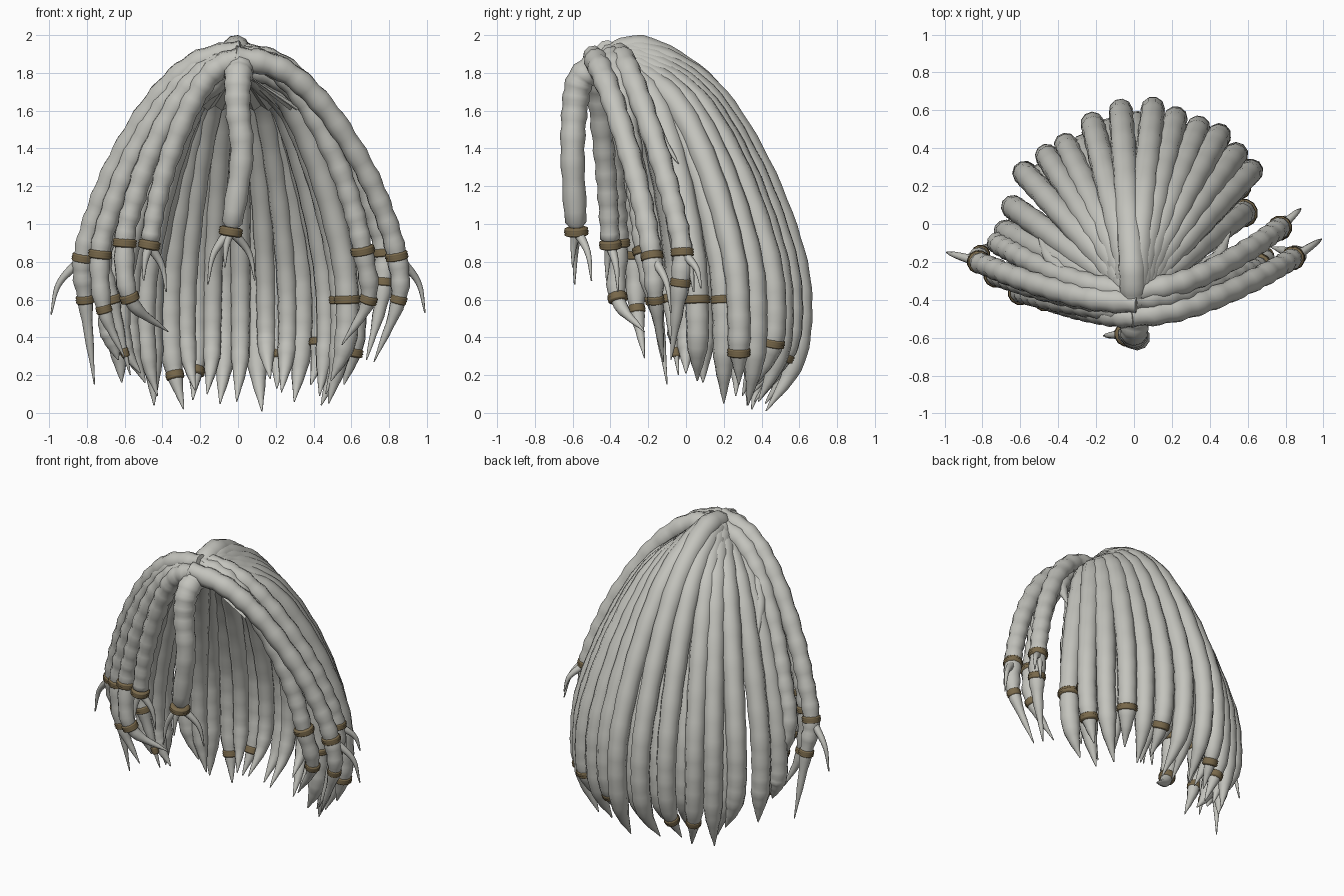
import bpy, bmesh, math, random
from mathutils import Vector

random.seed(4)
cube = bpy.data.objects.get("Cube")
if cube:
    bpy.data.objects.remove(cube)


def material(name, color):
    m = bpy.data.materials.new(name)
    m.use_nodes = True
    m.diffuse_color = (*color, 1)
    m.node_tree.nodes["Principled BSDF"].inputs["Base Color"].default_value = (*color, 1)
    return m


HAIR = material("pale grey hair", (.55, .55, .51))
CORD = material("brown cord", (.19, .14, .07))


def smooth_path(points, steps=7):
    """Catmull-Rom samples through the points."""
    p = [Vector(q) for q in points]
    p = [2 * p[0] - p[1]] + p + [2 * p[-1] - p[-2]]
    out = []
    for a, b, c, d in zip(p, p[1:], p[2:], p[3:]):
        for i in range(steps):
            t = i / steps
            out.append(.5 * (2 * b + (c - a) * t + (2 * a - 5 * b + 4 * c - d) * t * t
                             + (3 * b - a - 3 * c + d) * t ** 3))
    return out + [p[-2]]


def tube(name, path, radii, mat, sides=10):
    """Closed round tube with a radius for every path point."""
    bm = bmesh.new()
    rings = []
    side = None
    for i, p in enumerate(path):
        d = (path[min(i + 1, len(path) - 1)] - path[max(i - 1, 0)]).normalized()
        if side is None:
            side = d.orthogonal()
        side = (side - d * side.dot(d)).normalized()
        up = d.cross(side)
        rings.append([bm.verts.new(p + radii[i] * (side * math.cos(a) + up * math.sin(a)))
                      for a in (math.tau * k / sides for k in range(sides))])
    for r, s in zip(rings, rings[1:]):
        for k in range(sides):
            n = (k + 1) % sides
            bm.faces.new((r[k], r[n], s[n], s[k]))
    bm.faces.new(rings[0])
    bm.faces.new(rings[-1])
    bmesh.ops.recalc_face_normals(bm, faces=bm.faces)
    for f in bm.faces:
        f.smooth = len(f.verts) == 4
    mesh = bpy.data.meshes.new(name)
    bm.to_mesh(mesh)
    bm.free()
    mesh.materials.append(mat)
    ob = bpy.data.objects.new(name, mesh)
    bpy.context.collection.objects.link(ob)


def lock(name, points, radius, bands=(), taper=.72, lumps=.07):
    """Lumpy tapering lock with wound cords at the given heights."""
    path = smooth_path(points)
    phase = random.random() * 6
    radii = []
    for i, p in enumerate(path):
        t = i / (len(path) - 1)
        r = radius * min(1, .8 + 3 * t) * (1 - .25 * t)
        if t > taper:
            r *= 1 - .94 * ((t - taper) / (1 - taper)) ** 1.2
        radii.append(r * (1 + lumps * math.sin(i * 1.9 + phase)))
    for z in bands:
        i = max(k for k, p in enumerate(path) if p.z >= z)
        j = min(i + 1, len(path) - 1)
        d = (path[j] - path[i]).normalized()
        shape = (.8, 1.04, 1.1, 1, 1.13, 1, 1.1, 1.04, .8)
        centre = path[i].lerp(path[j], (path[i].z - z) / max(path[i].z - path[j].z, .001))
        tube(name + "_cord", [centre + d * (k - 4) * .006 for k in range(9)],
             [max(radii[i], radii[j]) * s + .003 for s in shape], CORD, 12)
    tube(name, path, radii, HAIR)


def wisps(name, start, tips):
    """Thin curved ends that split from a cord."""
    for tip in tips:
        a, b = Vector(start), Vector(tip)
        mid = a.lerp(b, .45)
        mid.x += (b.x - a.x) * .3
        mid.y += (b.y - a.y) * .3
        path = smooth_path([a, mid, b])
        tube(name + "_wisp", path, [.027 * (1 - k / len(path)) + .002 for k in range(len(path))], HAIR, 8)


def arch(root, hold):
    """Arched path from the parting to the cord."""
    r, h = Vector(root), Vector(hold)
    pts = [r]
    for f, drop in ((.3, .07), (.55, .25), (.78, .53), (.92, .78)):
        pts.append(Vector((r.x + (h.x - r.x) * f, r.y + (h.y - r.y) * f ** 1.7,
                           r.z + (h.z - r.z) * drop)))
    return pts + [h]


# Front and side locks that arch out from the parting
FRONT = [
    ("left_front_lock", (-.02, -.49, 1.89), (.84, -.18, .83), [(.85, -.16, .6), (.72, -.12, .27)],
     (.83, .6), [(.99, -.08, .53)]),
    ("right_inner_lock", (.02, -.49, 1.88), (-.47, -.4, .89), [],
     (.89,), [(-.38, -.36, .64), (-.5, -.42, .7)]),
    ("right_outer_lock", (.02, -.42, 1.92), (-.82, -.2, .82), [(-.81, -.16, .6), (-.76, -.1, .15)],
     (.82, .6), [(-.99, -.15, .52)]),
    ("right_middle_lock", (0, -.42, 1.89), (-.73, -.27, .84), [(-.71, -.26, .55), (-.6, -.22, .29)],
     (.84, .55), []),
    ("right_second_lock", (0, -.45, 1.87), (-.6, -.36, .9), [(-.57, -.36, .6), (-.37, -.22, .43)],
     (.9, .61), []),
    ("left_middle_lock", (0, -.4, 1.9), (.66, -.22, .86), [(.69, -.17, .6), (.55, -.13, .36)],
     (.86, .6), []),
    ("left_rear_lock", (0, -.36, 1.91), (.77, -.02, .85), [(.76, -.04, .6), (.68, -.08, .28)],
     (.85, .69), [(.88, .08, .66), (.8, .04, .64)]),
    ("right_rear_lock", (0, -.36, 1.89), (-.72, -.1, .8), [(-.66, -.08, .56), (-.57, -.04, .2)],
     (.6, .32), []),
]
for name, root, hold, tail, bands, tips in FRONT:
    lock(name, arch(root, hold) + tail, .066, bands, .8 if tail else .98, .08)
    wisps(name, hold, tips)

# Fringe hanging in the middle of the forehead
lock("fringe_lock", [(.01, -.47, 1.84), (0, -.56, 1.76), (0, -.59, 1.6), (.02, -.6, 1.35), (-.04, -.58, .95)],
     .078, (.96,), .98, .06)
wisps("fringe", (-.04, -.58, .97), [(-.16, -.59, .68), (.09, -.5, .7), (-.07, -.6, .77)])

# Short locks under the arches
for s, name in ((1, "left"), (-1, "right")):
    lock(name + "_short_lock", [(0, -.38, 1.84), (s * .22, -.32, 1.76), (s * .42, -.2, 1.56), (s * .51, -.04, 1.32)],
         .06, (), .6)


def back_lock(name, x, y, tip, bands=(), radius=.075, depth=1, lift=0):
    """Lock running over the crown and hanging down behind."""
    pts = [(x * .06, -.42, 1.87 + lift)]
    low = .12 * abs(x)
    for f, z in ((.2, 1.91), (.52, 1.72), (.78, 1.32), (.96, .85), (1, .52)):
        pts.append((x * f ** 1.1 * depth, -.4 + (y + .4) * f * depth,
                    z - low * (z - .5) - .6 * (1 - depth) + lift * (z > 1.8)))
    turn = random.uniform(-.05, .05)
    pull = max(0, y - .3)
    back = (1 - depth) * (y + .4)
    pts.append((x * .97 * depth + turn * .2, y - .15 * pull - back, tip + .45 * (pts[-1][2] - tip)))
    pts.append((x * .9 * depth + turn, y - .6 * pull - back, tip))
    lock(name, pts, radius, bands, .82, .035)


# Back fan: position, tip height, cord heights
BACK = [
    (-.68, -.04, .28, ()), (-.64, .09, .16, ()), (-.58, .27, .16, ()), (-.46, .36, .04, ()),
    (-.36, .42, .02, (.2,)), (-.22, .53, .07, (.22,)), (-.07, .6, .05, ()), (.1, .61, .01, ()),
    (.22, .56, .13, (.3,)), (.34, .51, .06, ()), (.45, .47, .15, (.37,)), (.54, .37, .04, ()),
    (.62, .28, .15, (.32,)), (.55, .2, .05, (.6,)), (.58, .06, .17, (.6,)),
]
for i, (x, y, tip, bands) in enumerate(BACK):
    back_lock("back_lock", x, y, tip, bands, lift=.02 if abs(x) < .1 else 0)
    if i % 2 or 4 < i < 9:
        px, py = BACK[i - 1][:2]
        back_lock("inner_back_lock", (x + px) / 2, (y + py) / 2, tip + .05, (), .062, .94)

# Scalp piece with pleats below the crown
bm = bmesh.new()
top = bm.verts.new((0, -.42, 1.82))
rim = []
for k in range(25):
    a = math.pi * k / 24
    rim.append(bm.verts.new((.32 * math.cos(a), -.38 + .3 * math.sin(a), 1.6 + .025 * (k % 2))))
for a, b in zip(rim, rim[1:]):
    bm.faces.new((top, a, b))
mesh = bpy.data.meshes.new("scalp")
bm.to_mesh(mesh)
bm.free()
mesh.materials.append(HAIR)
bpy.context.collection.objects.link(bpy.data.objects.new("scalp", mesh))
